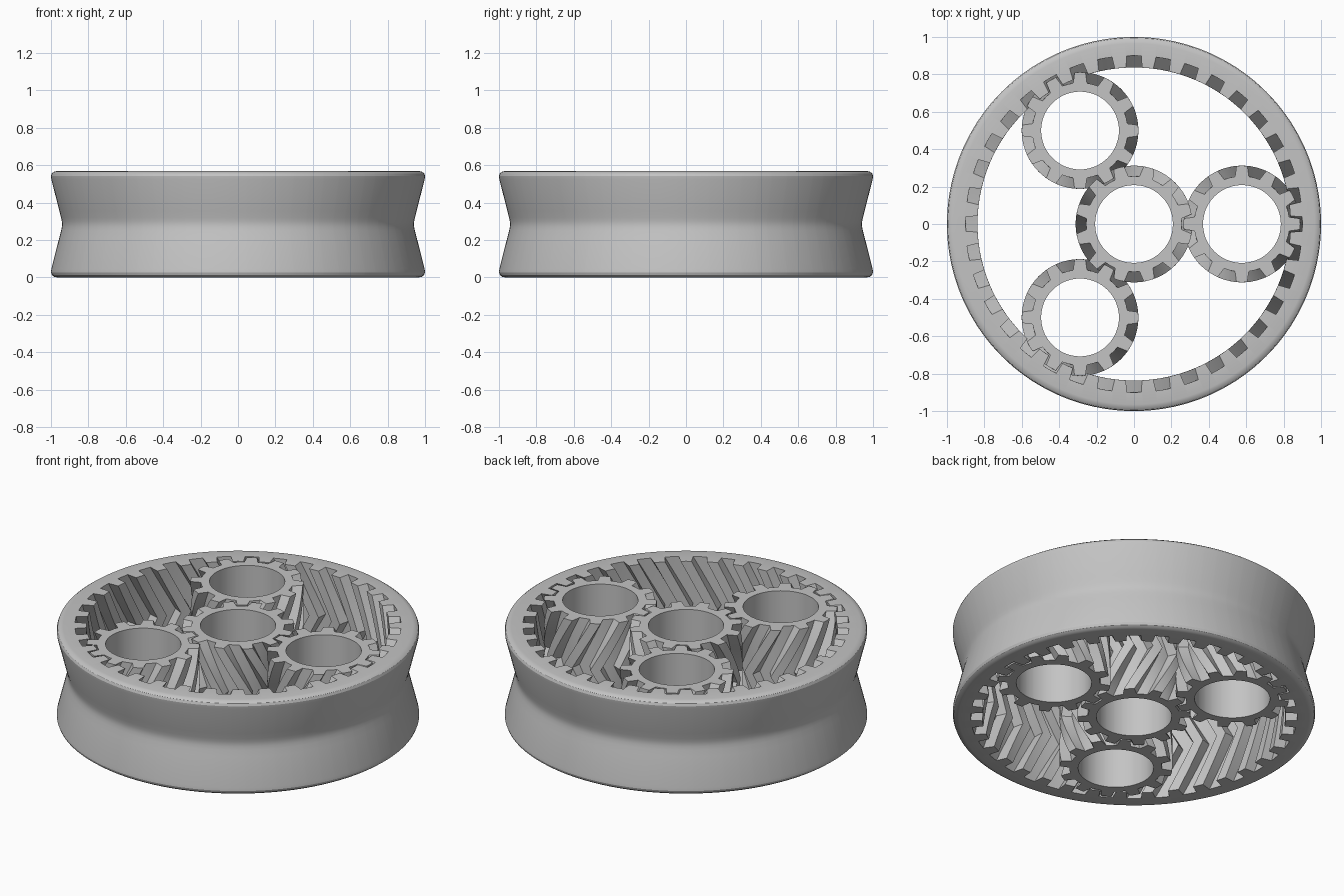
import bpy, bmesh
from math import sin, cos, pi, radians

if "Cube" in bpy.data.objects:
    bpy.data.objects.remove(bpy.data.objects["Cube"])

H = 0.57          # height of the gear set
STEPS = 8         # layers per half herringbone
CARRIER = 0.577   # distance of planet gears from the centre

grey = bpy.data.materials.new("light grey")
grey.diffuse_color = (0.55, 0.55, 0.55, 1)
grey.use_nodes = True
grey.node_tree.nodes["Principled BSDF"].inputs["Base Color"].default_value = grey.diffuse_color


def tooth_outline(n, base, tip, half_base, half_tip, start):
    """Polar outline (angle, radius): n teeth, first centred at 'start'."""
    p = 2 * pi / n
    ab, at = half_base / base, half_tip / tip
    out = []
    for k in range(n):
        c = start + k * p
        out += [(c - p / 2, base), (c - ab, base), (c - at, tip),
                (c, tip), (c + at, tip), (c + ab, base)]
    return out


def herringbone_body(name, outline, twist, wall, location=(0, 0, 0)):
    """Toothed wall from bottom to top, closed by a plain wall from top to bottom."""
    circles = []
    for i in range(2 * STEPS + 1):
        t = i / (2 * STEPS)
        turn = twist * (1 - abs(2 * t - 1))
        circles.append([(r * cos(a + turn), r * sin(a + turn), t * H) for a, r in outline])
    for r, z in wall:
        circles.append([(r * cos(a), r * sin(a), z) for a, _ in outline])
    bm = bmesh.new()
    rows = [[bm.verts.new(c) for c in circle] for circle in circles]
    n = len(outline)
    for i, row in enumerate(rows):
        nxt = rows[(i + 1) % len(rows)]
        for j in range(n):
            k = (j + 1) % n
            bm.faces.new((row[j], row[k], nxt[k], nxt[j]))
    bmesh.ops.recalc_face_normals(bm, faces=bm.faces[:])
    mesh = bpy.data.meshes.new(name)
    bm.to_mesh(mesh)
    bm.free()
    mesh.materials.append(grey)
    obj = bpy.data.objects.new(name, mesh)
    obj.location = location
    bpy.context.collection.objects.link(obj)
    bpy.ops.object.select_all(action='DESELECT')
    obj.select_set(True)
    bpy.context.view_layer.objects.active = obj
    bpy.ops.object.shade_smooth_by_angle(angle=radians(25))
    return obj


# Outer ring: waisted outside, internal tooth gaps on the inside
half = [(0.965, 0), (0.983, 0.004), (0.995, 0.013), (1.0, 0.027), (0.998, 0.045),
        (0.955, 0.215), (0.946, 0.25), (0.942, 0.27)]
waist = [(r, H - z) for r, z in half] + [(0.941, H / 2)] + half[::-1]
herringbone_body("ring_gear", tooth_outline(36, 0.837, 0.90, 0.043, 0.039, 0),
                 -2 * pi / 36, waist)

# Sun and three planet gears with round bores
bore = [(0.208, H), (0.208, 0)]
herringbone_body("sun_gear", tooth_outline(12, 0.256, 0.312, 0.037, 0.029, pi / 12),
                 2 * pi / 12, bore)
for i in range(3):
    a = i * 2 * pi / 3
    herringbone_body(f"planet_gear_{i + 1}",
                     tooth_outline(12, 0.256, 0.312, 0.037, 0.029, a),
                     -2 * pi / 12, bore, (CARRIER * cos(a), CARRIER * sin(a), 0))
